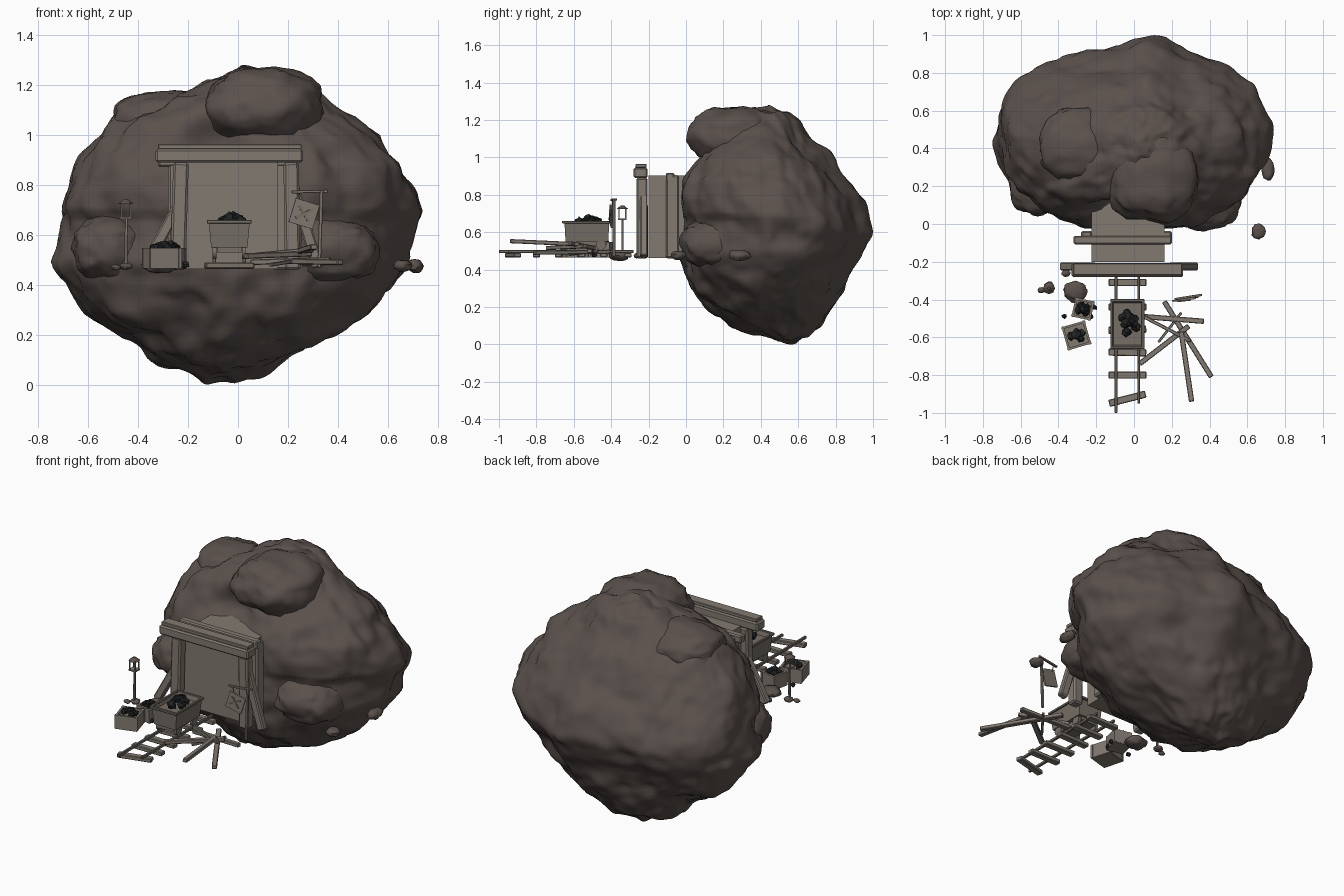
import bpy, bmesh, math, random
from mathutils import Vector, Matrix, Euler, noise

if "Cube" in bpy.data.objects:
    bpy.data.objects.remove(bpy.data.objects["Cube"])

random.seed(4)


def material(name, r, g, b):
    m = bpy.data.materials.new(name)
    m.diffuse_color = (r, g, b, 1)
    m.use_nodes = True
    m.node_tree.nodes["Principled BSDF"].inputs["Base Color"].default_value = m.diffuse_color
    return m


ROCK = material("brown_rock", 0.104, 0.082, 0.073)
WOOD = material("weathered_wood", 0.225, 0.193, 0.165)
DARK = material("dark_wood", 0.18, 0.157, 0.133)
COAL = material("black_coal", 0.016, 0.017, 0.018)


def finish(name, bm, mat, smooth=None):
    bmesh.ops.recalc_face_normals(bm, faces=bm.faces)
    me = bpy.data.meshes.new(name)
    bm.to_mesh(me)
    bm.free()
    me.materials.append(mat)
    ob = bpy.data.objects.new(name, me)
    bpy.context.collection.objects.link(ob)
    if smooth:
        bpy.context.view_layer.objects.active = ob
        ob.select_set(True)
        bpy.ops.object.shade_smooth_by_angle(angle=math.radians(smooth))
        ob.select_set(False)
    return ob


def box(name, size, loc, mat=WOOD, rot=(0, 0, 0), bevel=0.0):
    bm = bmesh.new()
    bmesh.ops.create_cube(bm, size=1)
    for v in bm.verts:
        v.co = Vector(a * b for a, b in zip(v.co, size))
    if bevel:
        bmesh.ops.bevel(bm, geom=bm.edges[:], offset=bevel, segments=1, affect='EDGES')
    bm.transform(Matrix.Translation(loc) @ Euler(rot).to_matrix().to_4x4())
    return finish(name, bm, mat)


def beam(name, a, b, w, h, mat=WOOD):
    """Bevelled timber from a to b; along x, w is the depth and h the height."""
    a, b = Vector(a), Vector(b)
    d = b - a
    return box(name, (w, h, d.length), (a + b) / 2, mat,
               d.to_track_quat('Z', 'Y').to_euler(), min(w, h) * 0.15)


def rough(p, scale):
    n = noise.noise(p * scale) + 0.5 * noise.noise(p * scale * 2.1) + 0.35 * noise.noise(p * scale * 4.3)
    return n + 0.2 - 0.7 * abs(noise.noise(p * scale * 1.6 + Vector((7, 3, 1))))


def fit(bm, bounds):
    """Scale the mesh to exact (low, high) limits on each axis."""
    for axis, (lo, hi) in enumerate(bounds):
        vals = [v.co[axis] for v in bm.verts]
        m, n = min(vals), max(vals)
        for v in bm.verts:
            v.co[axis] = lo + (v.co[axis] - m) * (hi - lo) / (n - m)


def boulder(name, loc, radii, amount=0.12, div=4, mat=ROCK, angle=60, square=1.0):
    bm = bmesh.new()
    bmesh.ops.create_icosphere(bm, subdivisions=div, radius=1)
    off = Vector(loc) * 5
    for v in bm.verts:
        k = 1 + amount * rough(v.co + off, 1.6)
        v.co = Vector(math.copysign(abs(c) ** square, c) * k for c in v.co)
    fit(bm, [(l - r, l + r) for l, r in zip(loc, radii)])
    return finish(name, bm, mat, angle)


# Main rock: rings up the height (z, x min, x max, y front, y back)
LEVELS = [
    (0.00, -.11, -.07, .53, .57), (0.05, -.20, .10, .40, .66), (0.10, -.31, .16, .27, .73),
    (0.20, -.43, .39, .11, .80), (0.30, -.61, .53, .03, .84), (0.40, -.68, .61, -.01, .88),
    (0.50, -.74, .68, -.03, .94), (0.60, -.71, .70, -.03, .99), (0.70, -.70, .73, -.035, .97),
    (0.80, -.68, .70, -.035, .92), (0.90, -.63, .66, -.02, .85), (1.00, -.57, .57, .03, .77),
    (1.10, -.45, .42, .10, .69), (1.20, -.19, .30, .20, .61), (1.25, -.10, .22, .28, .54),
    (1.28, .00, .08, .36, .44)]


def level(z):
    for lo, hi in zip(LEVELS, LEVELS[1:]):
        if z <= hi[0]:
            t = (z - lo[0]) / (hi[0] - lo[0])
            return [p + (q - p) * t for p, q in zip(lo, hi)][1:]
    return LEVELS[-1][1:]


bm = bmesh.new()
rings, SEG, ROWS = [], 160, 88
centre = Vector((0, 0.45, 0.62))
for i in range(ROWS + 1):
    z = 1.28 * (1 - math.cos(math.pi * i / ROWS)) / 2
    x0, x1, y0, y1 = level(z)
    ring = []
    for j in range(SEG):
        a = 2 * math.pi * j / SEG
        c, s = math.cos(a), math.sin(a)
        if s > 0:
            e = 0.84 + 0.3 * abs(z - 0.6)
        else:
            e = 0.88 if z > 0.7 else 1.04
        x = (x0 + x1) / 2 + (x1 - x0) / 2 * math.copysign(abs(c) ** e, c)
        y = (y1 - y0) / 2 * math.copysign(abs(s) ** e, s)
        if s > 0:  # ridge down the back
            y *= 0.86 + 0.14 * math.exp(-((x - 0.1) / 0.15) ** 2)
        else:      # hollow over the tunnel roof
            y -= s * 0.14 * math.exp(-((x + 0.08) / 0.15) ** 2 - ((z - 0.97) / 0.1) ** 2)
        p = Vector((x, y + (y0 + y1) / 2, z))
        p += (p - centre).normalized() * 0.032 * rough(p, 5)
        ring.append(bm.verts.new(p))
    rings.append(ring)
for lo, hi in zip(rings, rings[1:]):
    for j in range(SEG):
        k = (j + 1) % SEG
        bm.faces.new((lo[j], lo[k], hi[k], hi[j]))
bm.faces.new(rings[0][::-1])
bm.faces.new(rings[-1])
bmesh.ops.smooth_vert(bm, verts=bm.verts, factor=0.4, use_axis_x=True, use_axis_y=True, use_axis_z=True)
fit(bm, ((-.75, .74), (-.04, 1.0), (0, 1.28)))
finish("main_rock", bm, ROCK, 60)

# Boulders leaning on the rock and loose stones
boulder("top_boulder", (0.10, 0.27, 1.11), (0.245, 0.27, 0.165), 0.13, square=0.9)
boulder("upper_left_boulder", (-0.29, 0.42, 1.03), (0.22, 0.20, 0.15), square=0.9)
boulder("lower_left_boulder", (-0.51, 0.22, 0.545), (0.16, 0.18, 0.135), square=0.85)
boulder("lower_right_boulder", (0.38, 0.15, 0.54), (0.19, 0.19, 0.135), square=0.8)
for i, (loc, r) in enumerate([((.66, -.04, .475), (.038, .042, .025)), ((.71, .29, .475), (.035, .06, .028)),
                              ((-.31, -.36, .475), (.065, .06, .03)), ((-.45, -.33, .475), (.027, .027, .015)),
                              ((-.49, -.35, .47), (.02, .016, .012)), ((-.36, -.26, .475), (.025, .02, .015))]):
    boulder(f"loose_stone_{i}", loc, r, 0.2, 3)

# Tunnel mouth and its timber frame
box("tunnel_block", (0.385, 0.40, 0.44), (-0.032, 0.0, 0.683))
for side, x, rear in (("left", -0.238, -.25), ("right", 0.222, .17)):
    beam(f"{side}_front_post", (x - .003, -0.235, 0.46), (x * 0.96, -0.235, 0.89), 0.06, 0.062)
    beam(f"{side}_rear_post", (rear, -0.072, 0.46), (rear, -0.072, 0.905), 0.06, 0.07)
beam("left_brace", (-0.375, -0.225, 0.47), (-0.225, -0.225, 0.74), 0.042, 0.045)
beam("right_brace", (0.32, -0.225, 0.47), (0.22, -0.225, 0.80), 0.04, 0.045)
beam("front_lintel", (-0.33, -0.243, 0.917), (0.26, -0.243, 0.917), 0.075, 0.055)
beam("lintel_board", (-0.32, -0.24, 0.954), (0.255, -0.24, 0.954), 0.06, 0.02)
beam("rear_lintel", (-0.32, -0.085, 0.895), (0.20, -0.085, 0.895), 0.045, 0.045)

# Track
for i, x in enumerate((-0.095, 0.025)):
    beam(f"rail_{i}", (x, -1.0 + 0.05 * i, 0.497), (x, -0.28, 0.497), 0.014, 0.016, DARK)
for i, (y, turn) in enumerate([(-.31, 0), (-.44, 0), (-.56, .03), (-.68, -.02), (-.80, 0), (-.925, .25)]):
    box(f"sleeper_{i}", (0.20, 0.038, 0.024), (-0.035, y, 0.477), WOOD, (0, 0, turn), 0.004)

# Mine cart
CX, CY = -0.035, -0.53
bm = bmesh.new()
bmesh.ops.create_cube(bm, size=1)
for v in bm.verts:
    kx, ky = (0.88, 0.95) if v.co.z < 0 else (1, 1)
    v.co = Vector((CX + v.co.x * 0.165 * kx, CY + v.co.y * 0.24 * ky, 0.602 + v.co.z * 0.105))
top = max(bm.faces, key=lambda f: f.calc_center_median().z)
bmesh.ops.inset_region(bm, faces=[top], thickness=0.012)
bmesh.ops.translate(bm, verts=top.verts, vec=(0, 0, -0.025))
finish("cart_tub", bm, DARK)
for s in (-1, 1):
    beam(f"cart_side_rim_{s}", (CX + s * .083, CY - .13, .653), (CX + s * .083, CY + .13, .653), 0.014, 0.014, DARK)
    beam(f"cart_end_rim_{s}", (CX - .09, CY + s * .125, .653), (CX + .09, CY + s * .125, .653), 0.014, 0.014, DARK)
    for t in (-1, 1):
        bm = bmesh.new()
        bmesh.ops.create_cone(bm, cap_ends=True, segments=16, radius1=0.027, radius2=0.027, depth=0.016)
        bm.transform(Matrix.Translation((CX + s * 0.06, CY + t * 0.075, 0.531)) @ Matrix.Rotation(math.pi / 2, 4, 'Y'))
        finish(f"cart_wheel_{s}_{t}", bm, DARK, 40)
box("cart_chassis", (0.10, 0.21, 0.025), (CX, CY, 0.541), DARK)


def coal_pile(name, loc, sx, sy, sz, count, r):
    for i in range(count):
        a, d = random.uniform(0, 6.28), random.random() ** 0.6
        p = (loc[0] + math.cos(a) * d * sx, loc[1] + math.sin(a) * d * sy, loc[2] + (1 - d) * sz)
        boulder(f"{name}_{i}", p, [r * random.uniform(.8, 1.2) for _ in range(3)], 0.5, 2, COAL, 25)


coal_pile("cart_coal", (-0.025, -0.525, 0.655), 0.042, 0.055, 0.022, 18, 0.023)

# Crates of coal
for n, x, y, s, turn in (("large", -.305, -.59, .125, .28), ("small", -.27, -.45, .10, -.22)):
    rot = Matrix.Rotation(turn, 3, 'Z')
    box(f"{n}_crate_base", (s, s, 0.06), (x, y, 0.495), WOOD, (0, 0, turn))
    for i in range(4):
        c = rot @ Matrix.Rotation(i * math.pi / 2, 3, 'Z') @ Vector((s / 2 - .005, 0, 0))
        box(f"{n}_crate_side_{i}", (0.012, s + .006, 0.08), (x + c.x, y + c.y, 0.508), WOOD,
            (0, 0, turn + i * math.pi / 2))
    coal_pile(f"{n}_crate_coal", (x, y, 0.543), s * .28, s * .28, 0.018, 12, 0.019)
for i, (x, y) in enumerate([(-.37, -.49), (-.21, -.44), (-.23, -.49)]):
    boulder(f"dropped_coal_{i}", (x, y, 0.48), (.015, .014, .014), 0.4, 2, COAL, 25)

# Scattered planks
for i, (a, b) in enumerate([((.05, -.49, .49), (.37, -.515, .50)), ((.16, -.41, .495), (.41, -.81, .49)),
                            ((.25, -.57, .535), (.305, -.94, .552)), ((.03, -.74, .515), (.29, -.54, .525)),
                            ((.05, -.49, .515), (.30, -.62, .54))]):
    beam(f"loose_plank_{i}", a, b, 0.028 if i < 4 else 0.018, 0.022)
beam("loose_stick", (.13, -.625, .48), (.25, -.47, .50), 0.014, 0.014)

# Sign post with hanging board and crossed tools
beam("sign_post", (.325, -.385, .47), (.335, -.385, .78), 0.014, 0.014)
beam("sign_arm", (.215, -.398, .772), (.36, -.375, .775), 0.012, 0.012)
box("sign_board", (0.10, 0.010, 0.10), (.265, -.40, .685), WOOD, (0, .30, .12))
for i, t in enumerate((.75, -.75)):
    box(f"sign_tool_{i}", (0.075, 0.006, 0.010), (.265, -.407, .685), DARK, (0, t + .3, .12))
beam("sign_hanger", (.25, -.395, .73), (.24, -.393, .775), 0.004, 0.004, DARK)

# Open lantern on a pole
beam("lantern_pole", (-.45, -.34, .47), (-.447, -.34, .665), 0.012, 0.012)
box("lantern_base", (.045, .045, .008), (-.45, -.34, .668))
for i in range(4):
    box(f"lantern_bar_{i}", (.006, .006, .06), (-.45 + .018 * (-1) ** i, -.34 + .018 * (-1) ** (i // 2), .698), WOOD)
bm = bmesh.new()
bmesh.ops.create_cone(bm, cap_ends=True, segments=8, radius1=0.032, radius2=0.008, depth=0.02)
bm.transform(Matrix.Translation((-.45, -.34, .733)))
finish("lantern_roof", bm, ROCK)
